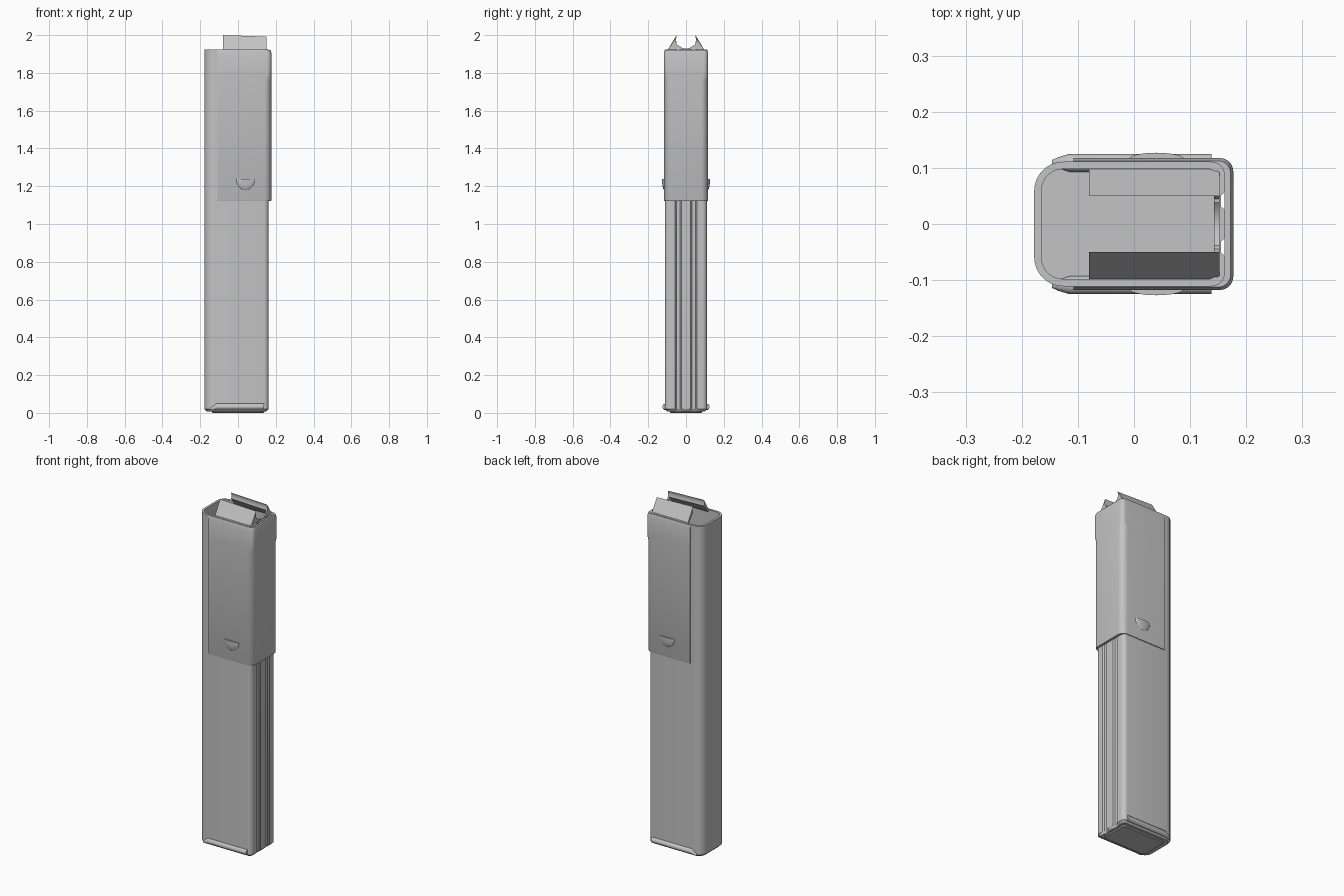
import bpy, bmesh
from math import sin, cos, radians, pi

old = bpy.data.objects.get("Cube")
if old:
    bpy.data.objects.remove(old, do_unlink=True)

STEEL = (0.55, 0.55, 0.55, 1)
steel = bpy.data.materials.new("grey steel")
steel.use_nodes = True
steel.diffuse_color = STEEL
steel.node_tree.nodes["Principled BSDF"].inputs["Base Color"].default_value = STEEL

TOP = 1.925


def finish(name, bm):
    bmesh.ops.recalc_face_normals(bm, faces=bm.faces)
    mesh = bpy.data.meshes.new(name)
    bm.to_mesh(mesh)
    bm.free()
    mesh.materials.append(steel)
    ob = bpy.data.objects.new(name, mesh)
    bpy.context.collection.objects.link(ob)
    bpy.ops.object.select_all(action="DESELECT")
    ob.select_set(True)
    bpy.context.view_layer.objects.active = ob
    bpy.ops.object.shade_smooth_by_angle(angle=radians(35))
    return ob


def loft(name, rings):
    """Skin matching closed rings and cap both ends."""
    bm = bmesh.new()
    loops = [[bm.verts.new(p) for p in ring] for ring in rings]
    n = len(loops[0])
    for a, b in zip(loops, loops[1:]):
        for i in range(n):
            j = (i + 1) % n
            bm.faces.new((a[i], a[j], b[j], b[i]))
    bm.faces.new(loops[0])
    bm.faces.new(loops[-1])
    return finish(name, bm)


def arc(cx, cy, r, start, end, steps=7):
    angles = [radians(start + (end - start) * i / steps) for i in range(steps + 1)]
    return [(cx + r * cos(a), cy + r * sin(a)) for a in angles]


def tube_ring(z, inset=0.0, groove=0.0):
    """Case outline: broad round back, tight front, two grooves in the front wall."""
    x0, x1, y = -0.178 + inset, 0.162 - inset, 0.111 - inset
    rb, rf = 0.052 - inset, 0.024 - inset / 2
    pts = arc(x1 - rf, rf - y, rf, -90, 0)
    for side in (-1, 1):
        half = [(x1, 0.057), (x1 - groove, 0.051), (x1 - groove, 0.031), (x1, 0.025)]
        pts += [(px, side * py) for px, py in (half if side < 0 else half[::-1])]
    pts += arc(x1 - rf, y - rf, rf, 0, 90)
    pts += arc(x0 + rb, y - rb, rb, 90, 180)
    pts += arc(x0 + rb, rb - y, rb, 180, 270)
    return [(px, py, z) for px, py in pts]


# Hollow case with open top
loft("case", [
    tube_ring(0.008, 0.012, 0.004), tube_ring(0.02, 0, 0.007),
    tube_ring(TOP, 0, 0.007), tube_ring(TOP, 0.013), tube_ring(0.03, 0.013)])


def wrap_ring(z, r, inset=0.0):
    """C-shaped outline wrapped round the front of the case."""
    x0, x1, y = -0.108, 0.177 - inset, 0.1175 - inset
    outer = [(x0, -y)] + arc(x1 - r, r - y, r, -90, 0)
    outer += arc(x1 - r, y - r, r, 0, 90) + [(x0, y)]
    xi, yi, ri = 0.161, 0.109, 0.022
    inner = [(x0, -yi)] + arc(xi - ri, ri - yi, ri, -90, 0)
    inner += arc(xi - ri, yi - ri, ri, 0, 90) + [(x0, yi)]
    return [(px, py, z) for px, py in outer + inner[::-1]]


# Upper sleeve, squarer at the collar
loft("sleeve", [
    wrap_ring(1.122, 0.036, 0.002), wrap_ring(1.128, 0.036), wrap_ring(1.765, 0.036),
    wrap_ring(1.785, 0.024), wrap_ring(1.905, 0.024), wrap_ring(1.922, 0.022, 0.005)])


def along_x(profile, x, drop=0.0):
    return [(x, py, pz - (drop if pz > 1.95 else 0)) for py, pz in profile]


# Feed lips with concave inner faces
for side, label in ((1, "left"), (-1, "right")):
    inner = [(0.05, 2.0)] + arc(0, 1.983, 0.054, 8, -20, 4)
    lip = [(0.099, 1.918)] + inner + [(0.086, 1.918)]
    lip = [(side * py, pz) for py, pz in lip]
    loft(label + "_feed_lip", [along_x(lip, -0.08), along_x(lip, 0.15, 0.008)])

# Notched wall closing the front of the lips
notch = [(-0.097, 1.918), (-0.05, 2.0)] + arc(0, 1.983, 0.054, 180, 360, 16)
notch += [(0.05, 2.0), (0.097, 1.918)]
loft("front_notch_wall", [along_x(notch, 0.143, 0.008), along_x(notch, 0.152, 0.008)])


# Half-moon catches on both sides of the sleeve
for side, label in ((1, "left"), (-1, "right")):
    bm = bmesh.new()
    bmesh.ops.create_uvsphere(bm, u_segments=32, v_segments=16, radius=1)
    for v in bm.verts:
        v.co = (0.04 + 0.05 * v.co.x, side * 0.115 + 0.012 * v.co.y, 1.235 + 0.055 * v.co.z)
    cut = bmesh.ops.bisect_plane(
        bm, geom=bm.verts[:] + bm.edges[:] + bm.faces[:],
        plane_co=(0, 0, 1.237), plane_no=(0, 0, 1), clear_outer=True)
    edges = [g for g in cut["geom_cut"] if isinstance(g, bmesh.types.BMEdge)]
    bmesh.ops.holes_fill(bm, edges=edges)
    finish(label + "_catch", bm)


# Rolled rails along the foot
def rail_ring(x, side, r, z):
    return [(x, side * 0.109 + py, pz) for py, pz in arc(0, z, r, 0, 337.5, 15)]


for side, label in ((1, "left"), (-1, "right")):
    loft(label + "_foot_rail", [
        rail_ring(-0.146, side, 0.005, 0.02), rail_ring(-0.135, side, 0.010, 0.024),
        rail_ring(-0.115, side, 0.016, 0.033), rail_ring(0.138, side, 0.016, 0.033)])

# Base plate under the case
def plate_ring(z, grow):
    pts = []
    for cx, cy, start in ((0.115, 0.06, 0), (-0.115, 0.06, 90),
                          (-0.115, -0.06, 180), (0.115, -0.06, 270)):
        pts += arc(cx, cy, 0.02 + grow, start, start + 90)
    return [(px, py, z) for px, py in pts]


loft("base_plate", [plate_ring(0, 0), plate_ring(0.004, 0.004), plate_ring(0.02, 0.004)])
